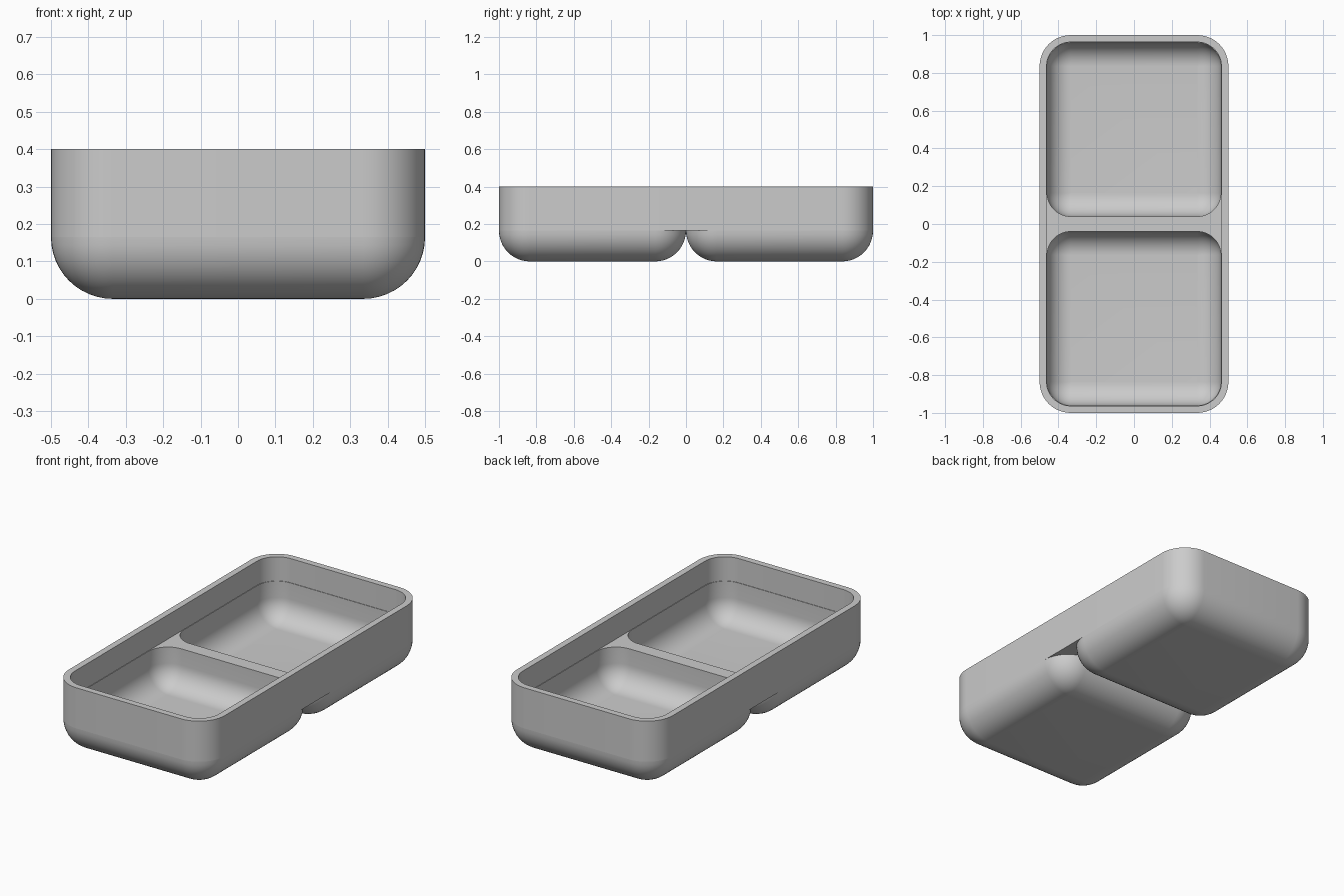
import bpy, bmesh
from math import sin, cos, pi

cube = bpy.data.objects.get("Cube")
if cube:
    bpy.data.objects.remove(cube, do_unlink=True)

TOP, LEDGE, FILLET, WALL = 0.4, 0.26, 0.165, 0.04
SEG = 12

grey = bpy.data.materials.new("plain_grey")
grey.use_nodes = True
grey.diffuse_color = (0.6, 0.6, 0.6, 1)
grey.node_tree.nodes["Principled BSDF"].inputs["Base Color"].default_value = (0.6, 0.6, 0.6, 1)


def ring(bm, hx, hy, r, z, cy=0):
    """Counter-clockwise rounded rectangle of vertices."""
    verts = []
    for q, (sx, sy) in enumerate(((1, 1), (-1, 1), (-1, -1), (1, -1))):
        for i in range(SEG + 1):
            a = (q + i / SEG) * pi / 2
            verts.append(bm.verts.new((sx * (hx - r) + r * cos(a),
                                       cy + sy * (hy - r) + r * sin(a), z)))
    return verts


def bridge(bm, rings):
    for a, b in zip(rings, rings[1:]):
        for i in range(len(a)):
            j = (i + 1) % len(a)
            bm.faces.new((a[i], a[j], b[j], b[i]))


def finish(bm, name):
    bmesh.ops.remove_doubles(bm, verts=bm.verts, dist=0.00005)
    mesh = bpy.data.meshes.new(name)
    bm.to_mesh(mesh)
    bm.free()
    mesh.materials.append(grey)
    obj = bpy.data.objects.new(name, mesh)
    bpy.context.collection.objects.link(obj)
    bpy.ops.object.select_all(action="DESELECT")
    obj.select_set(True)
    bpy.context.view_layer.objects.active = obj
    bpy.ops.object.shade_smooth_by_angle(angle=pi / 6)


# Upright wall with a flat rim, open above and below
IN = 0.5 - WALL + 0.003
bm = bmesh.new()
bridge(bm, [ring(bm, 0.5, 1, FILLET, FILLET), ring(bm, 0.5, 1, FILLET, TOP),
            ring(bm, IN, IN + 0.5, 0.128, TOP), ring(bm, IN, IN + 0.5, 0.128, LEDGE)])
finish(bm, "tray_wall")

# Flat ledge and divider around the two bowl openings
bm = bmesh.new()
inner = 0.5 - WALL
edges = []
for loop in (ring(bm, IN, IN + 0.5, 0.128, LEDGE),
             ring(bm, inner, inner, FILLET - WALL, LEDGE, 0.5),
             ring(bm, inner, inner, FILLET - WALL, LEDGE, -0.5)):
    edges += [bm.edges.new((v, loop[i - 1])) for i, v in enumerate(loop)]
bmesh.ops.triangle_fill(bm, edges=edges, use_beauty=True, normal=(0, 0, 1))
for f in bm.faces:
    f.normal_update()
    if f.normal.z < 0:
        f.normal_flip()
finish(bm, "divider_ledge")


def fillet_rings(bm, half, r, z0, cy):
    """Rings of a rounded floor edge, from the floor upwards."""
    rings = []
    for i in range(SEG + 1):
        a = i / SEG * pi / 2
        cr = max(r * sin(a), 0.001)
        rings.append(ring(bm, half - r + cr, half - r + cr, cr, z0 + r * (1 - cos(a)), cy))
    return rings


# Two bowls with rounded outer and inner floors
for name, cy in (("front_bowl", -0.5), ("back_bowl", 0.5)):
    bm = bmesh.new()
    outer = fillet_rings(bm, 0.5, FILLET, 0, cy)
    bm.faces.new(outer[0][::-1])
    bridge(bm, outer)
    pocket = fillet_rings(bm, inner, FILLET - WALL, WALL, cy)
    pocket.append(ring(bm, inner, inner, FILLET - WALL, LEDGE, cy))
    bridge(bm, pocket[::-1])
    bm.faces.new(pocket[0])
    finish(bm, name)

# Flat undersides where the wall spans the gap between the bowls
for name, side in (("left_web", 1), ("right_web", -1)):
    bm = bmesh.new()
    rows = []
    for i in range(SEG + 1):
        a = i / SEG * pi / 2
        x = side * (0.5 - FILLET + FILLET * cos(a))
        y = FILLET * (1 - sin(a))
        rows.append([bm.verts.new((x, s * y, FILLET)) for s in (-1, 1)])
    for (a, b), (c, d) in zip(rows, rows[1:]):
        face = bm.faces.new((a, b, d, c))
        face.normal_update()
        if face.normal.z > 0:
            face.normal_flip()
    finish(bm, name)
